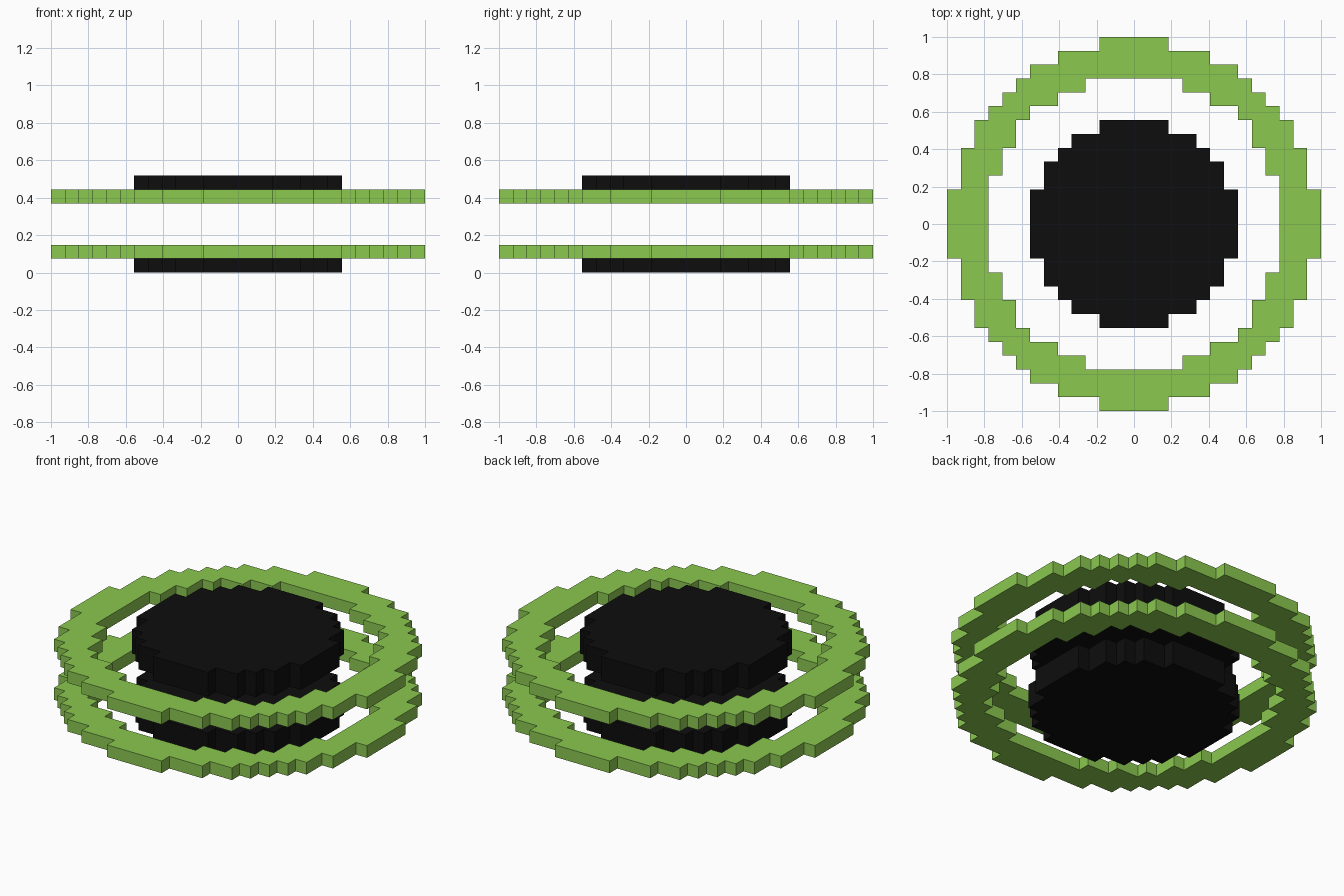
import bpy, bmesh

if "Cube" in bpy.data.objects:
    bpy.data.objects.remove(bpy.data.objects["Cube"])

CELL = 2 / 27  # size of one block

# Stepped circle outlines: half width in blocks for each row, counted from the centre row
RING_OUTER = [13, 13, 13, 12, 12, 12, 11, 11, 10, 9, 8, 7, 5, 2]
RING_INNER = [10, 10, 10, 10, 9, 9, 8, 8, 7, 5, 3]
DISC = [7, 7, 7, 6, 6, 5, 4, 2]


def material(name, color):
    m = bpy.data.materials.new(name)
    m.diffuse_color = (*color, 1)
    m.use_nodes = True
    m.node_tree.nodes["Principled BSDF"].inputs["Base Color"].default_value = m.diffuse_color
    return m


def inside(i, j, rows):
    return abs(j) < len(rows) and abs(i) <= rows[abs(j)]


def stepped_plate(name, outer, inner, layer, layers, mat):
    """Flat blocky plate: square cells inside the outline, extruded upwards."""
    bm = bmesh.new()
    z = layer * CELL
    verts = {}

    def vert(i, j):
        if (i, j) not in verts:
            verts[i, j] = bm.verts.new(((i - .5) * CELL, (j - .5) * CELL, z))
        return verts[i, j]

    for j in range(-13, 14):
        for i in range(-13, 14):
            if inside(i, j, outer) and not inside(i, j, inner):
                bm.faces.new([vert(i, j), vert(i + 1, j),
                              vert(i + 1, j + 1), vert(i, j + 1)])
    base = bm.faces[:]
    res = bmesh.ops.extrude_face_region(bm, geom=base, use_keep_orig=True)
    top = [g for g in res["geom"] if isinstance(g, bmesh.types.BMVert)]
    bmesh.ops.translate(bm, verts=top, vec=(0, 0, layers * CELL))
    bmesh.ops.recalc_face_normals(bm, faces=bm.faces[:])
    me = bpy.data.meshes.new(name)
    bm.to_mesh(me)
    bm.free()
    me.materials.append(mat)
    bpy.context.collection.objects.link(bpy.data.objects.new(name, me))


green = material("lime green", (0.258, 0.578, 0.08))
black = material("black", (0.004, 0.004, 0.004))

# Two outer rings
stepped_plate("lower_ring", RING_OUTER, RING_INNER, 1, 1, green)
stepped_plate("upper_ring", RING_OUTER, RING_INNER, 5, 1, green)

# Two central discs, each two blocks thick
stepped_plate("lower_disc", DISC, [], 0, 2, black)
stepped_plate("upper_disc", DISC, [], 5, 2, black)
